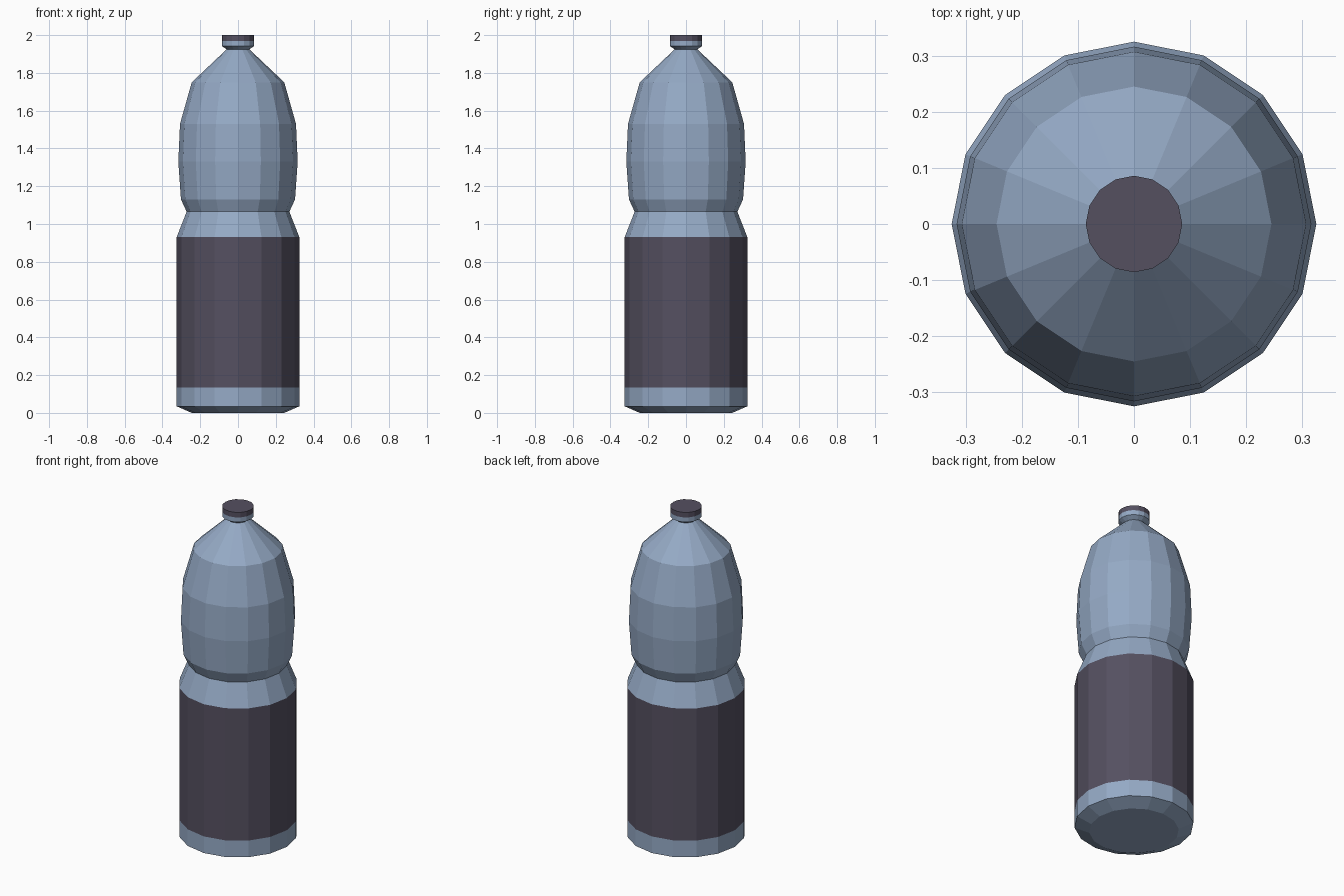
import bpy, bmesh, math

if "Cube" in bpy.data.objects:
    bpy.data.objects.remove(bpy.data.objects["Cube"])

SIDES = 16


def material(name, rgb):
    m = bpy.data.materials.new(name)
    m.diffuse_color = (*rgb, 1)
    m.use_nodes = True
    m.node_tree.nodes["Principled BSDF"].inputs["Base Color"].default_value = m.diffuse_color
    return m


blue = material("blue_plastic", (0.30, 0.40, 0.56))
dark = material("dark_plum", (0.090, 0.080, 0.118))


def lathe(name, profile, mats, rule):
    """Revolve (radius, z) points into a closed, flat-faced solid."""
    bm = bmesh.new()
    rings = []
    for r, z in profile:
        rings.append([bm.verts.new((r * math.cos(2 * math.pi * i / SIDES),
                                    r * math.sin(2 * math.pi * i / SIDES), z))
                      for i in range(SIDES)])
    for a, b in zip(rings, rings[1:]):
        for i in range(SIDES):
            j = (i + 1) % SIDES
            bm.faces.new((a[i], a[j], b[j], b[i]))
    bm.faces.new(rings[0][::-1])
    bm.faces.new(rings[-1])
    for f in bm.faces:
        f.material_index = rule(f.calc_center_median().z)
    me = bpy.data.meshes.new(name)
    bm.to_mesh(me)
    bm.free()
    for m in mats:
        me.materials.append(m)
    ob = bpy.data.objects.new(name, me)
    bpy.context.collection.objects.link(ob)
    return ob


# Bottle: base, label band, waist, bulging shoulder, neck, collar and cap
bottle_profile = [
    (0.245, 0.0), (0.325, 0.035), (0.325, 0.135), (0.325, 0.93),
    (0.272, 1.065), (0.302, 1.13), (0.316, 1.33), (0.307, 1.53),
    (0.245, 1.75), (0.06, 1.925), (0.086, 1.942), (0.086, 1.97), (0.086, 2.0),
]
# Dark on the label band and on the cap
lathe("bottle", bottle_profile, [blue, dark],
      lambda z: int(0.135 < z < 0.93 or z > 1.97))
